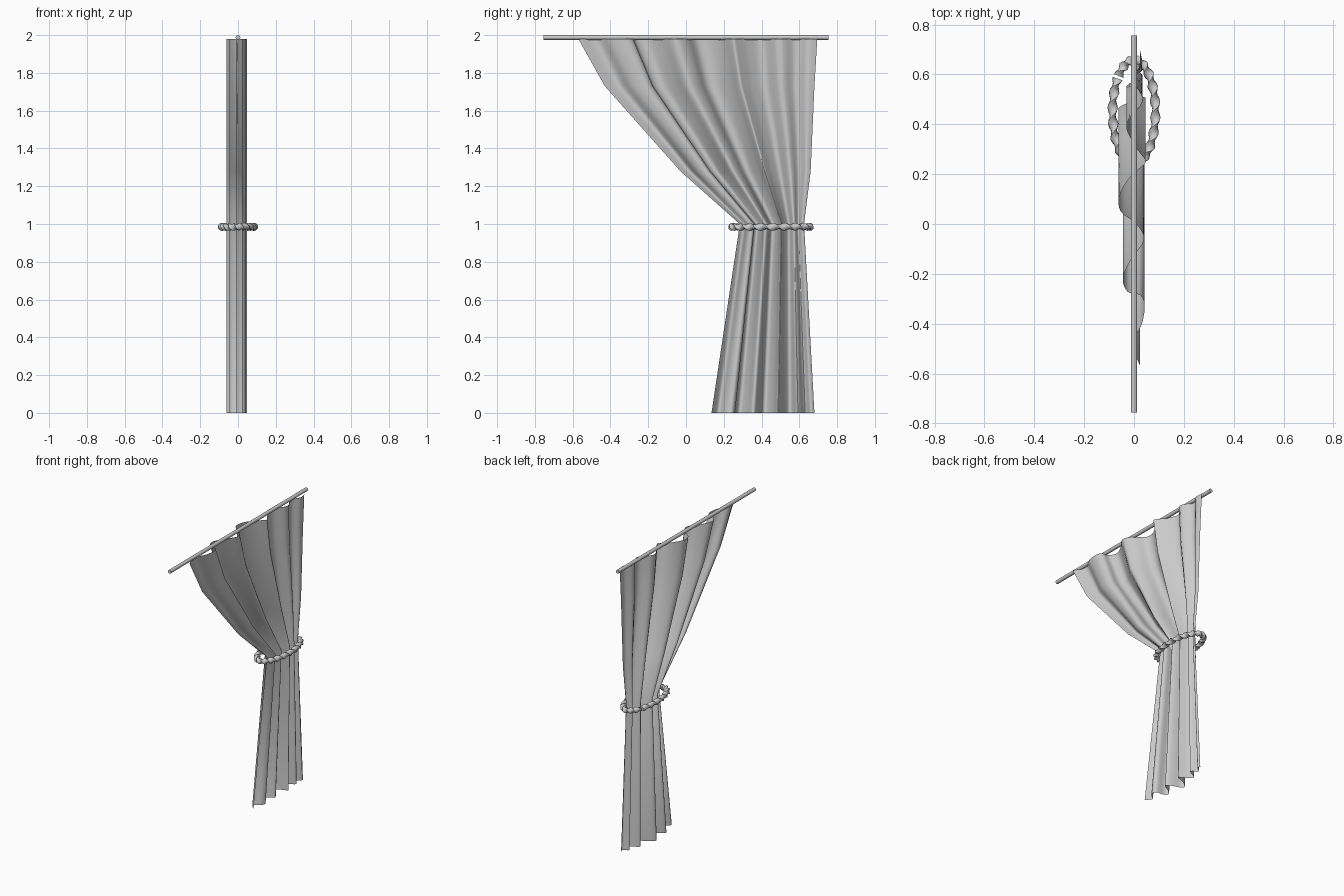
import bpy, bmesh, math
from mathutils import Matrix, Vector

if "Cube" in bpy.data.objects:
    bpy.data.objects.remove(bpy.data.objects["Cube"])


def finish(name, bm, angle=60):
    mesh = bpy.data.meshes.new(name)
    bm.to_mesh(mesh)
    bm.free()
    obj = bpy.data.objects.new(name, mesh)
    bpy.context.collection.objects.link(obj)
    bpy.context.view_layer.objects.active = obj
    obj.select_set(True)
    bpy.ops.object.shade_smooth_by_angle(angle=math.radians(angle))
    obj.select_set(False)
    return obj


def spline(points, steps):
    """Smooth curve through 2D points (Catmull-Rom)."""
    p = [Vector(q) for q in points]
    p = [2 * p[0] - p[1]] + p + [2 * p[-1] - p[-2]]
    out = []
    for i in range(1, len(p) - 2):
        a, b, c, d = p[i - 1:i + 3]
        for s in range(steps):
            t = s / steps
            out.append(0.5 * (2 * b + (c - a) * t + (2 * a - 5 * b + 4 * c - d) * t * t
                              + (3 * b - a - 3 * c + d) * t ** 3))
    return out + [p[-2]]


# curtain rod
bm = bmesh.new()
bmesh.ops.create_cone(bm, cap_ends=True, segments=16, radius1=0.0125, radius2=0.0125, depth=1.51,
                      matrix=Matrix.Translation((0, 0, 1.9875)) @ Matrix.Rotation(math.pi / 2, 4, 'X'))
finish("curtain_rod", bm, 40)

# curtain: one pleat profile (fraction across, depth), squeezed row by row
pleats = [(0, .025), (.07, -.008), (.13, .03), (.19, .043), (.225, .025), (.235, -.025), (.28, -.045),
          (.34, -.01), (.40, .04), (.45, .01), (.49, -.053), (.54, -.058), (.60, -.015),
          (.635, .035), (.65, .047), (.67, .03), (.71, -.005), (.77, -.03), (.84, .035), (.91, -.005),
          (.96, .03), (1, .025)]
rows = [(1.98, -.57, .695), (1.73, -.43, .68), (1.28, -.03, .66), (1.0, .285, .625), (0, .135, .68)]
profile = spline(pleats, 4)
bm = bmesh.new()
grid = [[bm.verts.new((x, lo + (hi - lo) * t, z)) for t, x in profile] for z, lo, hi in rows]
for upper, lower in zip(grid, grid[1:]):
    for i in range(len(profile) - 1):
        bm.faces.new((lower[i], lower[i + 1], upper[i + 1], upper[i]))
finish("curtain", bm, 80)

# twisted rope tieback: rotating oval section swept around an open oval loop
bm = bmesh.new()
N, SIDES, TWISTS = 120, 10, 10
start, sweep = math.radians(-46), math.radians(356)
rings = []
for i in range(N + 1):
    a = start + sweep * i / N
    centre = Vector((.086 * math.sin(a), .45 + .207 * math.cos(a), .985))
    out = Vector((.207 * math.sin(a), .086 * math.cos(a), 0)).normalized()
    turn = 2 * math.pi * TWISTS * i / N
    ring = []
    for k in range(SIDES):
        b = 2 * math.pi * k / SIDES
        u, v = .021 * math.cos(b), .013 * math.sin(b)
        side = u * math.cos(turn) - v * math.sin(turn)
        up = u * math.sin(turn) + v * math.cos(turn)
        ring.append(bm.verts.new(centre + out * side + Vector((0, 0, up))))
    rings.append(ring)
for r, s in zip(rings, rings[1:]):
    for k in range(SIDES):
        n = (k + 1) % SIDES
        bm.faces.new((r[k], r[n], s[n], s[k]))
bm.faces.new(rings[0])
bm.faces.new(rings[-1])
bmesh.ops.recalc_face_normals(bm, faces=bm.faces)
finish("rope_tieback", bm, 50)
